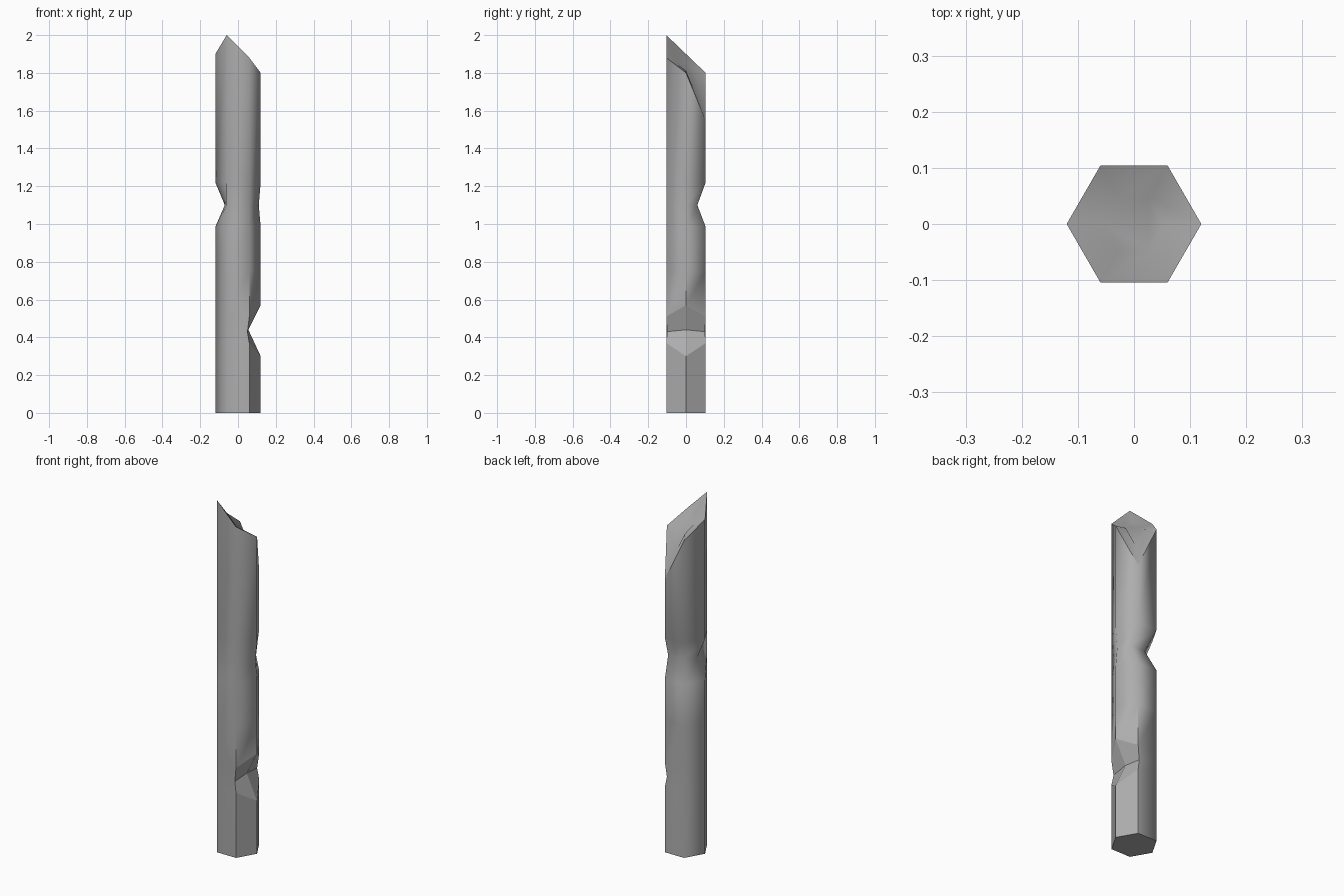
import bpy, bmesh, math
from mathutils import Vector

if "Cube" in bpy.data.objects:
    bpy.data.objects.remove(bpy.data.objects["Cube"], do_unlink=True)

RADIUS = 0.12
# corners run from the right side, round the back, to the front right
HEX = [Vector((RADIUS * math.cos(k * math.pi / 3), RADIUS * math.sin(k * math.pi / 3), 0))
       for k in range(6)]
CHIP_TOP = 0.75


def section(z, moved=None, heights=None):
    """Six-sided section; some corners can be shifted or raised."""
    points = []
    for k, corner in enumerate(HEX):
        x, y = (moved or {}).get(k, corner.xy)
        points.append(Vector((x, y, (heights or {}).get(k, z))))
    return points


sections = [
    section(0),
    # notch hacked into the right side
    section(0.37, heights={0: 0.30}),
    section(0.43, {0: (0.055, 0), 1: (0.05, 0.1), 5: (0.05, -0.1)}, {0: 0.44}),
    section(0.51, heights={0: 0.57}),
    section(CHIP_TOP),
    # narrowed waist, cut in from the back and left
    section(0.985),
    section(1.1, {0: (0.11, 0), 1: (0.07, 0.06), 2: (-0.02, 0.06), 3: (-0.07, 0)}),
    section(1.22),
    # slanted top
    section(1.8, heights={1: 1.55, 3: 1.9, 4: 2.0, 5: 1.88}),
]

bm = bmesh.new()
rings = [[bm.verts.new(p) for p in points] for points in sections]
for low, high in zip(rings, rings[1:]):
    for k in range(6):
        n = (k + 1) % 6
        bm.faces.new((low[k], low[n], high[n], high[k]))
bm.faces.new(reversed(rings[0]))

# worn top face with a small inner facet
middle = sum((v.co for v in rings[-1]), Vector()) / 6
inner = [bm.verts.new(middle.lerp(v.co, 0.45)) for v in rings[-1]]
for k in range(6):
    n = (k + 1) % 6
    bm.faces.new((rings[-1][k], rings[-1][n], inner[n], inner[k]))
bm.faces.new(inner)

# crisp edges at both ends, and on the right side around the notch
for face in bm.faces:
    face.smooth = True
for ring in (rings[0], rings[-1]):
    for k in range(6):
        bm.edges.get((ring[k], ring[(k + 1) % 6])).smooth = False
for low, high in zip(rings[:4], rings[1:5]):
    for k in (0, 1, 5):
        bm.edges.get((low[k], high[k])).smooth = False
for ring in rings[1:4]:
    for a, b in ((5, 0), (0, 1)):
        bm.edges.get((ring[a], ring[b])).smooth = False

bmesh.ops.recalc_face_normals(bm, faces=bm.faces)
mesh = bpy.data.meshes.new("notched_post")
bm.to_mesh(mesh)
bm.free()

grey = bpy.data.materials.new("plain_grey")
grey.use_nodes = True
colour = (0.42, 0.42, 0.42, 1)
grey.diffuse_color = colour
grey.node_tree.nodes["Principled BSDF"].inputs["Base Color"].default_value = colour
mesh.materials.append(grey)

post = bpy.data.objects.new("notched_post", mesh)
bpy.context.collection.objects.link(post)
